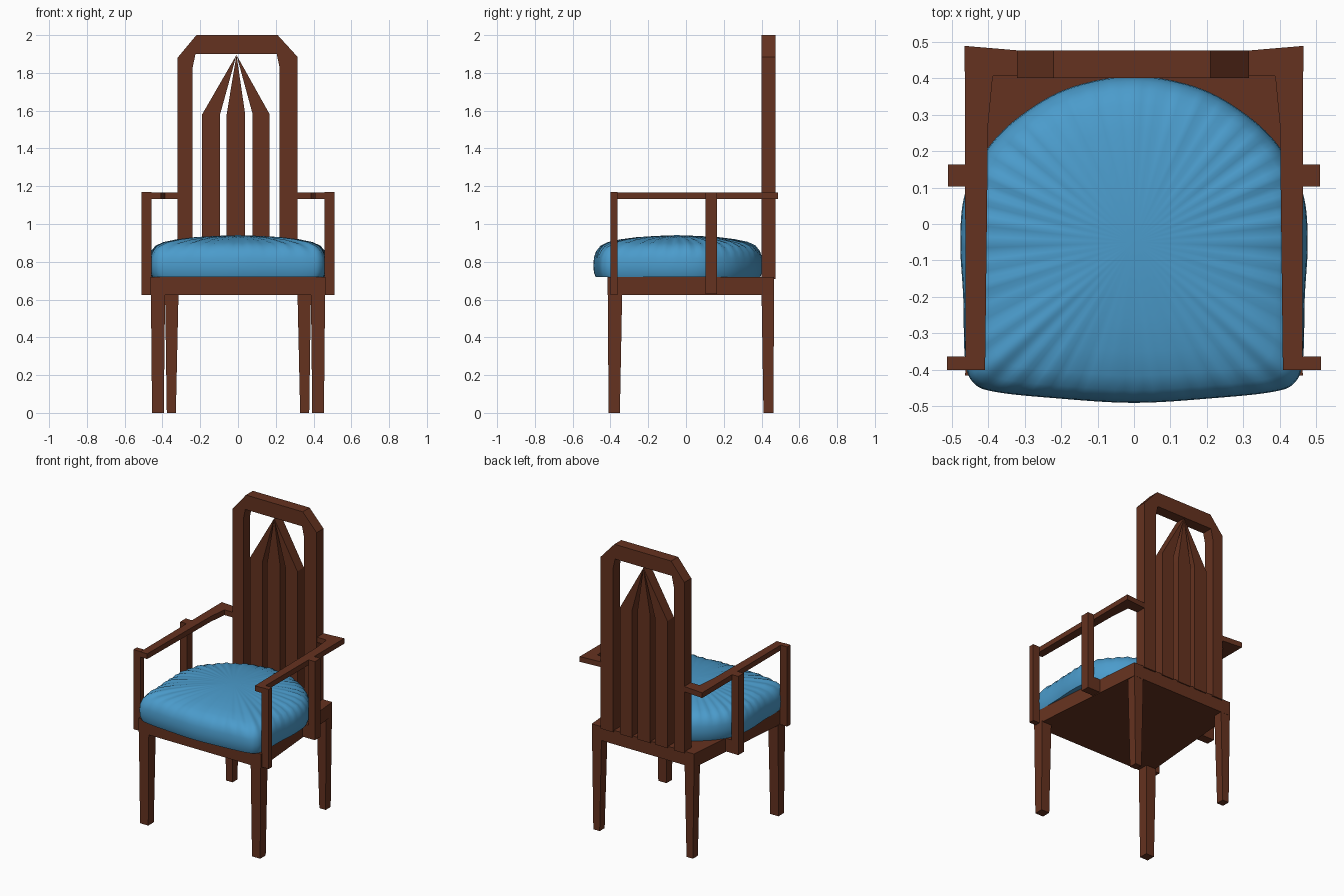
import bpy, bmesh, math

if "Cube" in bpy.data.objects:
    bpy.data.objects.remove(bpy.data.objects["Cube"])

def material(name, color):
    m = bpy.data.materials.new(name)
    m.diffuse_color = color
    m.use_nodes = True
    m.node_tree.nodes["Principled BSDF"].inputs["Base Color"].default_value = m.diffuse_color
    return m

WOOD = material("dark_wood", (0.13, 0.032, 0.014, 1))
FABRIC = material("blue_fabric", (0.07, 0.33, 0.60, 1))

def finish(name, bm, mat, mirror=False):
    bmesh.ops.recalc_face_normals(bm, faces=bm.faces)
    me = bpy.data.meshes.new(name)
    bm.to_mesh(me)
    bm.free()
    me.materials.append(mat)
    ob = bpy.data.objects.new(name, me)
    bpy.context.collection.objects.link(ob)
    if mirror:
        ob.modifiers.new("Mirror", 'MIRROR').use_axis = (True, False, False)
    return ob

def loft(name, bottom, top, mirror=False):
    """Solid between two matching loops of 3D points."""
    bm = bmesh.new()
    a = [bm.verts.new(p) for p in bottom]
    b = [bm.verts.new(p) for p in top]
    n = len(a)
    bm.faces.new(a[::-1])
    bm.faces.new(b)
    for i in range(n):
        j = (i + 1) % n
        bm.faces.new((a[i], a[j], b[j], b[i]))
    return finish(name, bm, WOOD, mirror)

def slab(name, pts, z0, z1, mirror=False):
    return loft(name, [(x, y, z0) for x, y in pts], [(x, y, z1) for x, y in pts], mirror)

def panel(name, pts, y0, y1):
    return loft(name, [(x, y0, z) for x, z in pts], [(x, y1, z) for x, z in pts])

def rect(x0, x1, y0, y1):
    return [(x0, y0), (x1, y0), (x1, y1), (x0, y1)]

# Tapered seat board
slab("seat", [(-0.463, -0.415), (0.463, -0.415), (0.387, 0.466), (-0.387, 0.466)], 0.625, 0.72)

# Tapered legs
def leg(name, foot, head):
    loft(name, [(x, y, 0) for x, y in rect(*foot)],
         [(x, y, 0.63) for x, y in rect(*head)], True)

leg("front_legs", (0.393, 0.455, -0.41, -0.35), (0.386, 0.461, -0.414, -0.338))
leg("back_legs", (0.329, 0.377, 0.41, 0.464), (0.315, 0.386, 0.40, 0.465))

# Back frame with clipped corners
panel("back_frame", [(-0.32, 0.71), (-0.32, 1.88), (-0.22, 2.0), (0.21, 2.0), (0.315, 1.885),
                     (0.315, 0.71), (0.22, 0.71), (0.22, 1.83), (0.205, 1.90),
                     (-0.225, 1.90), (-0.24, 1.83), (-0.24, 0.71)], 0.40, 0.475)

# Slats meeting at a single point
for name, x0, x1 in (("left", -0.19, -0.095), ("middle", -0.06, 0.038), ("right", 0.078, 0.168)):
    panel(name + "_slat", [(x0, 0.71), (x1, 0.71), (x1, 1.58), (-0.008, 1.895), (x0, 1.58)],
          0.402, 0.473)

# Armrests that turn in to the back frame
slab("arm_rails", [(0.461, -0.40), (0.408, -0.40), (0.40, 0.27), (0.387, 0.405),
                   (0.31, 0.405), (0.31, 0.475), (0.464, 0.488)], 1.132, 1.168, True)

# Arm posts and the blocks that tie the rear ones to the seat
slab("front_arm_posts", rect(0.459, 0.512, -0.40, -0.363), 0.625, 1.17, True)
slab("rear_arm_posts", rect(0.46, 0.51, 0.103, 0.163), 0.63, 1.168, True)
slab("rear_post_blocks", rect(0.40, 0.51, 0.103, 0.163), 0.63, 0.72, True)

# Cushion: smooth outline, lofted through rings with radial creases
half = [(0, -0.49), (0.22, -0.477), (0.38, -0.46), (0.44, -0.435), (0.463, -0.37), (0.468, -0.2),
        (0.476, -0.05), (0.464, 0.08), (0.41, 0.195), (0.32, 0.29), (0.18, 0.372), (0, 0.405)]
loop = half + [(-x, y) for x, y in half[-2:0:-1]]

def spline(pts, steps):
    out, n = [], len(pts)
    for i in range(n):
        p = [pts[(i + k) % n] for k in (-1, 0, 1, 2)]
        for s in range(steps):
            t = s / steps
            out.append(tuple(0.5 * (2 * p[1][k] + (p[2][k] - p[0][k]) * t
                       + (2 * p[0][k] - 5 * p[1][k] + 4 * p[2][k] - p[3][k]) * t * t
                       + (3 * p[1][k] - p[0][k] - 3 * p[2][k] + p[3][k]) * t ** 3) for k in (0, 1)))
    return out

outline = spline(loop, 8)
profile = [(0.975, 0.72, 0), (0.995, 0.745, 0), (1.0, 0.78, 0), (0.995, 0.82, 0.3), (0.97, 0.852, 0.8),
           (0.92, 0.88, 1), (0.83, 0.90, 0.9), (0.68, 0.916, 0.6), (0.48, 0.929, 0.3), (0.24, 0.937, 0)]
CY = -0.05
bm = bmesh.new()
rings = []
for scale, z, crease in profile:
    ring = []
    for i, (x, y) in enumerate(outline):
        a = math.atan2(y - CY, x)
        w = crease * 0.004 * (math.cos(44 * a) + 0.5 * math.sin(17 * a))
        ring.append(bm.verts.new((x * scale, CY + (y - CY) * scale, z + w)))
    rings.append(ring)
n = len(outline)
for r0, r1 in zip(rings, rings[1:]):
    for i in range(n):
        j = (i + 1) % n
        bm.faces.new((r0[i], r0[j], r1[j], r1[i]))
bm.faces.new(rings[0][::-1])
tip = bm.verts.new((0, CY, 0.941))
for i in range(n):
    bm.faces.new((rings[-1][i], rings[-1][(i + 1) % n], tip))
cushion = finish("cushion", bm, FABRIC)
bpy.context.view_layer.objects.active = cushion
cushion.select_set(True)
bpy.ops.object.shade_smooth_by_angle(angle=math.radians(50))
